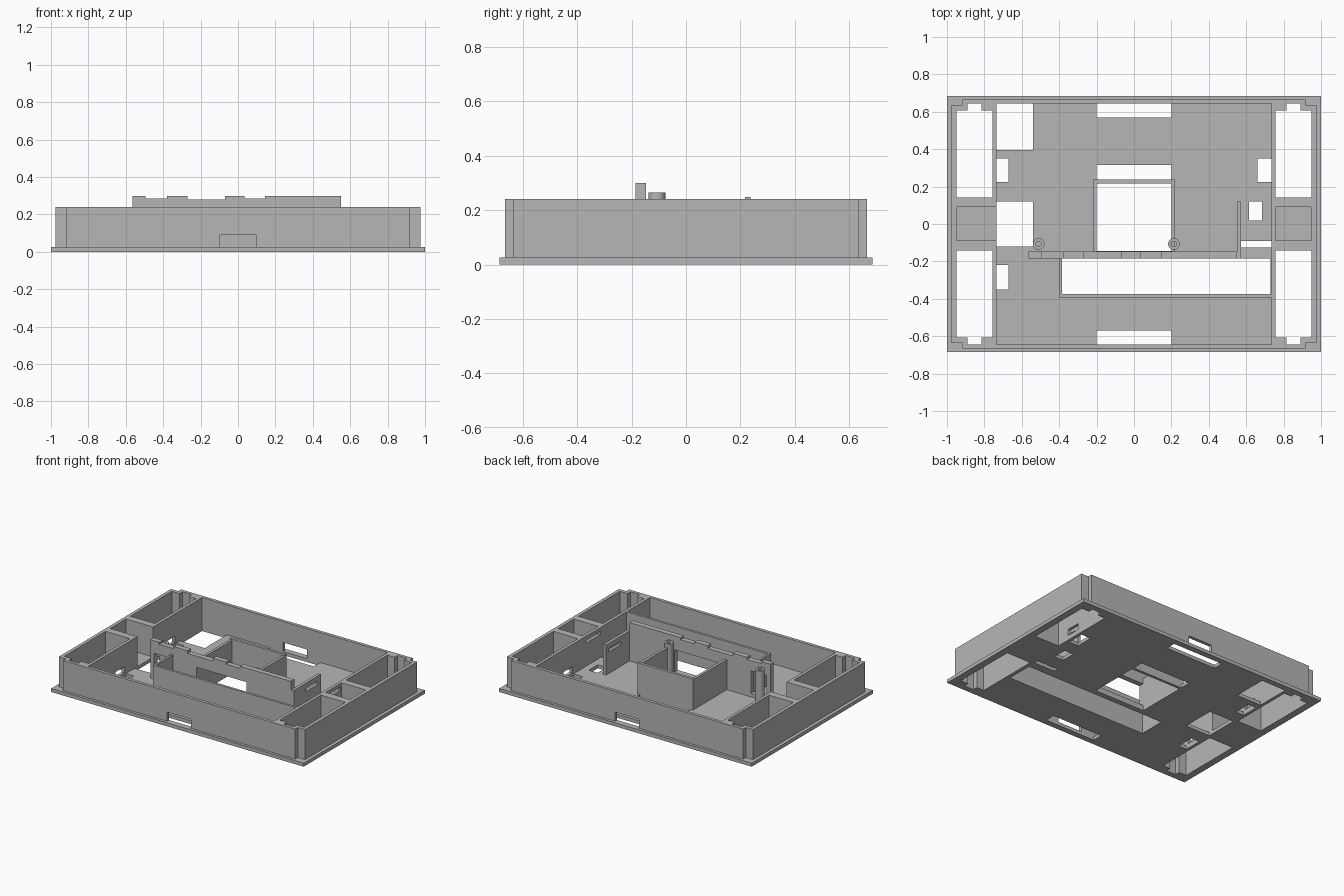
import bpy, bmesh

if "Cube" in bpy.data.objects:
    bpy.data.objects.remove(bpy.data.objects["Cube"], do_unlink=True)

grey = bpy.data.materials.new("plain grey")
grey.use_nodes = True
grey.diffuse_color = (0.47, 0.47, 0.47, 1)
grey.node_tree.nodes["Principled BSDF"].inputs["Base Color"].default_value = (0.47, 0.47, 0.47, 1)

BASE, TOP = 0.025, 0.24      # floor thickness, wall height
CX, CY = 0.735, 0.643        # half size of the main chamber


def prism(name, points, lo, hi, axis="z"):
    """Extrude an outline along z, or an x-z outline along y."""
    bm = bmesh.new()
    place = (lambda p, q, t: (p, q, t)) if axis == "z" else (lambda p, q, t: (p, t, q))
    face = bm.faces.new([bm.verts.new(place(p, q, lo)) for p, q in points])
    ext = bmesh.ops.extrude_face_region(bm, geom=[face])
    verts = [v for v in ext["geom"] if isinstance(v, bmesh.types.BMVert)]
    bmesh.ops.translate(bm, verts=verts, vec=place(0, 0, hi - lo))
    bmesh.ops.recalc_face_normals(bm, faces=bm.faces)
    mesh = bpy.data.meshes.new(name)
    bm.to_mesh(mesh)
    bm.free()
    mesh.materials.append(grey)
    obj = bpy.data.objects.new(name, mesh)
    bpy.context.collection.objects.link(obj)
    return obj


def box(name, x0, x1, y0, y1, z0, z1):
    return prism(name, [(x0, y0), (x1, y0), (x1, y1), (x0, y1)], z0, z1)


def cylinder(name, x, y, r, z0, z1):
    bpy.ops.mesh.primitive_cylinder_add(vertices=32, radius=r, depth=z1 - z0,
                                        location=(x, y, (z0 + z1) / 2))
    obj = bpy.context.object
    obj.name = name
    obj.data.materials.append(grey)
    return obj


def cut(obj, cutters):
    """Subtract the cutters, bake the result and drop them."""
    for c in cutters:
        c.hide_render = True
        mod = obj.modifiers.new("cut", "BOOLEAN")
        mod.operation, mod.solver, mod.object = "DIFFERENCE", "EXACT", c
    bpy.context.view_layer.update()
    baked = bpy.data.meshes.new_from_object(obj.evaluated_get(bpy.context.evaluated_depsgraph_get()))
    obj.modifiers.clear()
    obj.data = baked
    for c in cutters:
        bpy.data.objects.remove(c, do_unlink=True)


def pocket_cutters(z0, z1):
    """Four corner pockets, each with a small notch at its outer end."""
    out = []
    for sx in (-1, 1):
        for sy in (-1, 1):
            outline = [(0.757, 0.142), (0.95, 0.142), (0.95, 0.608), (0.89, 0.608),
                       (0.89, CY), (0.815, CY), (0.815, 0.608), (0.757, 0.608)]
            out.append(prism("cutter", [(sx * x, sy * y) for x, y in outline], z0, z1))
    return out


# Base plate with its floor openings
base = box("base_plate", -1, 1, -0.685, 0.685, 0, BASE)
openings = [
    (-CX, -0.54, 0.395, CY), (-CX, -0.67, 0.225, 0.35), (-CX, -0.54, -0.12, 0.12),
    (-CX, -0.67, -0.35, -0.22), (-0.2, 0.2, 0.57, CY), (-0.2, 0.2, -CY, -0.57),
    (-0.2, 0.2, 0.237, 0.315), (-0.2, 0.2, -0.145, 0.217), (-0.385, 0.73, -0.375, -0.185),
    (0.66, CX, 0.225, 0.35), (0.615, 0.685, 0.02, 0.12), (0.57, CX, -0.125, -0.09),
]
cut(base, [box("cutter", *o, -0.1, 0.1) for o in openings] + pocket_cutters(-0.1, 0.1))

# Outer frame with stepped corners, main chamber, pockets, side bays and slots
corner = [(0.975, 0.635), (0.918, 0.635), (0.918, 0.666)]
outline = (corner + [(-x, y) for x, y in reversed(corner)]
           + [(-x, -y) for x, y in corner] + [(x, -y) for x, y in reversed(corner)])
frame = prism("outer_frame", outline, BASE, TOP)
cavities = [box("cutter", -CX, CX, -CY, CY, 0, 0.4),
            box("cutter", -0.95, -0.7, -0.088, 0.09, 0, 0.4),
            box("cutter", 0.757, 0.95, -0.088, 0.09, 0, 0.4),
            box("cutter", 0.7, 0.8, -0.08, 0.08, 0.19, 0.215),
            box("cutter", -0.095, 0.095, -0.8, -0.6, 0, 0.09),
            box("cutter", -0.095, 0.095, 0.6, 0.8, 0, 0.09)]
for x, y in ((-0.75, 0.287), (-0.75, -0.285), (0.75, 0.287)):
    cavities.append(box("cutter", x - 0.05, x + 0.05, y - 0.05, y + 0.05, 0.035, 0.08))
cut(frame, cavities + pocket_cutters(0, 0.4))

# Tall partition with stepped top edge and windows
steps = [(-0.565, 0.3), (-0.495, 0.285), (-0.38, 0.3), (-0.27, 0.28), (-0.07, 0.3),
         (0.035, 0.285), (0.145, 0.3), (0.55, 0.3)]
profile = [(-0.565, BASE)]
for (x0, z), (x1, _) in zip(steps, steps[1:]):
    profile += [(x0, z), (x1, z)]
profile.append((0.55, BASE))
partition = prism("tall_partition", profile, -0.185, -0.147, "y")
cut(partition, [box("cutter", -0.2, 0.195, -0.3, 0, 0.04, 0.2),
                box("cutter", -0.535, -0.41, -0.3, 0, 0.05, 0.21)])

# Short side partition with a slot
side = box("side_partition", 0.55, 0.572, -0.185, 0.12, BASE, TOP)
cut(side, [box("cutter", 0.5, 0.6, -0.05, 0.09, 0.18, 0.205)])

# Low walls around the long floor opening
box("long_bay_front_wall", -0.4, CX, -0.392, -0.375, BASE, TOP)
box("long_bay_end_wall", -0.4, -0.385, -0.375, -0.185, BASE, TOP)

# Walls around the square central opening
for side_name, x in (("right", -0.22), ("left", 0.2)):
    box("centre_wall_" + side_name, x, x + 0.02, -0.147, 0.217, BASE, TOP)
box("centre_wall_back", -0.22, 0.22, 0.217, 0.237, BASE, 0.248)

# Hollow screw posts
for side_name, x in (("right", -0.51), ("left", 0.213)):
    post = cylinder("screw_post_" + side_name, x, -0.107, 0.031, BASE, 0.265)
    cut(post, [cylinder("cutter", x, -0.107, 0.014, 0.1, 0.4)])
    bpy.ops.object.select_all(action="DESELECT")
    post.select_set(True)
    bpy.context.view_layer.objects.active = post
    bpy.ops.object.shade_smooth_by_angle()
